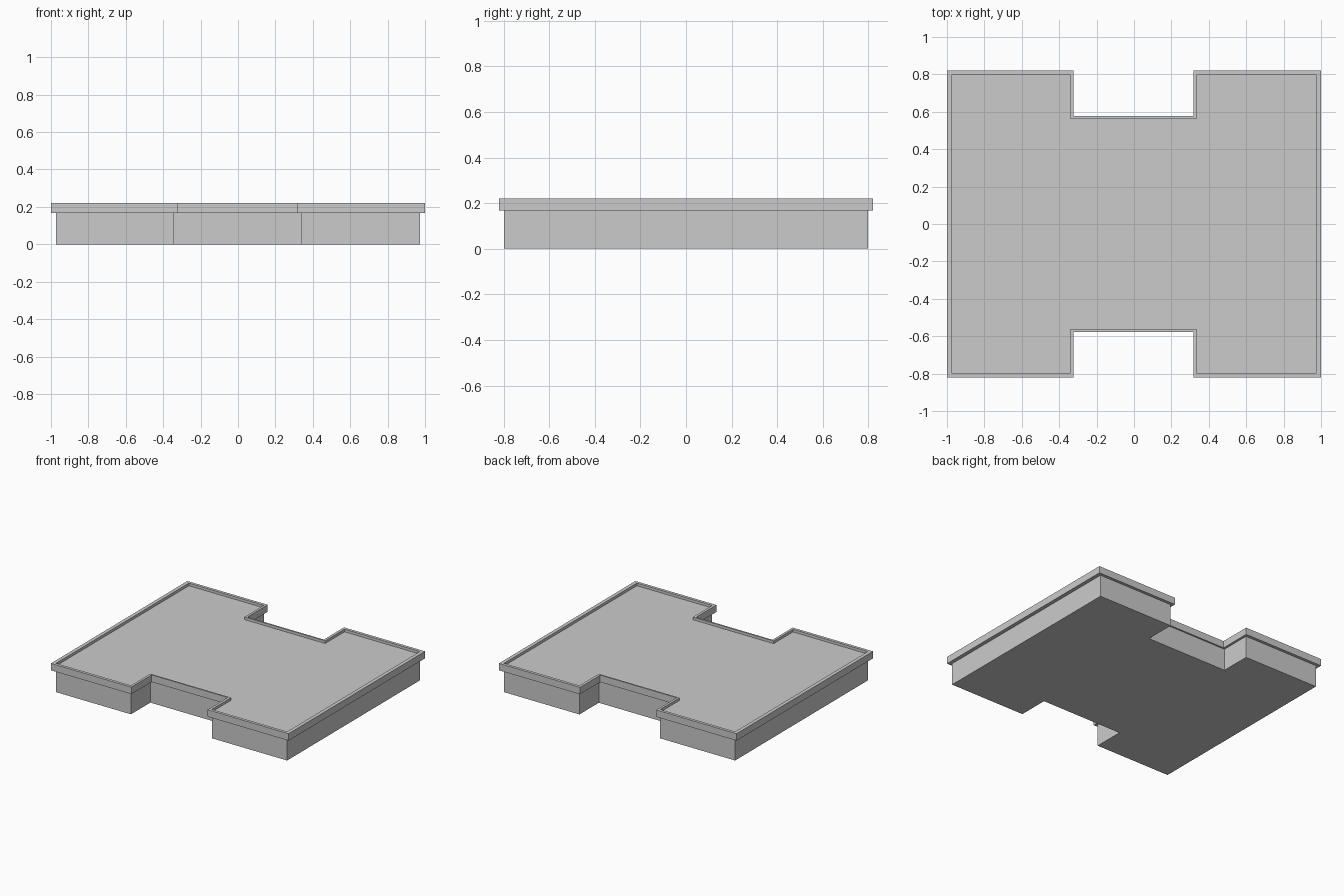
import bpy, bmesh

if "Cube" in bpy.data.objects:
    bpy.data.objects.remove(bpy.data.objects["Cube"])


def h_outline(x, y, notch_left, notch_right, notch_y):
    """H-shaped plan, counter-clockwise: a rectangle notched at front and back."""
    front = [(-x, -y), (notch_left, -y), (notch_left, -notch_y),
             (notch_right, -notch_y), (notch_right, -y), (x, -y)]
    return front + [(px, -py) for px, py in reversed(front)]


def loft(name, sections, cap_bottom=False, cap_top=False):
    """Join matching outlines, given as (outline, z), with quads."""
    bm = bmesh.new()
    loops = [[bm.verts.new((x, y, z)) for x, y in outline] for outline, z in sections]
    for a, b in zip(loops, loops[1:]):
        n = len(a)
        for i in range(n):
            j = (i + 1) % n
            bm.faces.new((a[i], a[j], b[j], b[i]))
    if cap_bottom:
        bm.faces.new(loops[0][::-1])
    if cap_top:
        bm.faces.new(loops[-1])
    mesh = bpy.data.meshes.new(name)
    bm.to_mesh(mesh)
    bm.free()
    obj = bpy.data.objects.new(name, mesh)
    bpy.context.collection.objects.link(obj)
    return obj


WALL_TOP, ROOF, RIM_TOP = 0.167, 0.20, 0.22
wall = h_outline(0.972, 0.798, -0.342, 0.338, 0.565)
rim = h_outline(1.0, 0.82, -0.324, 0.318, 0.577)

# Walls and underside
loft("walls", [(wall, 0), (wall, WALL_TOP)], cap_bottom=True)

# Overhanging parapet with the recessed flat roof inside it
loft("parapet_roof", [(wall, WALL_TOP), (rim, WALL_TOP), (rim, RIM_TOP),
                      (wall, RIM_TOP), (wall, ROOF)], cap_top=True)
